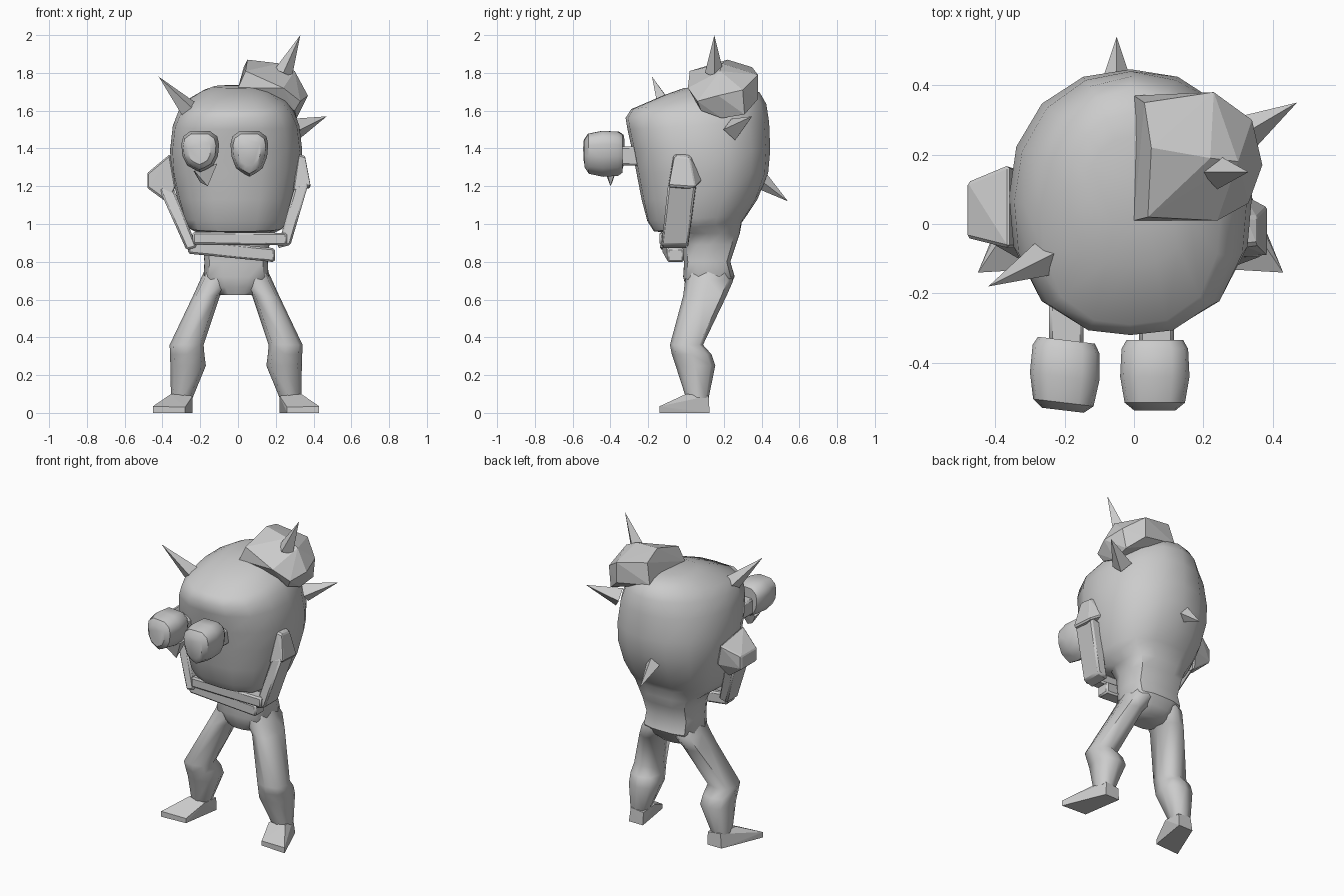
import bpy, bmesh, math
from mathutils import Vector

if "Cube" in bpy.data.objects:
    bpy.data.objects.remove(bpy.data.objects["Cube"])

GREY = (0.6, 0.6, 0.6, 1)
mat = bpy.data.materials.new("clay grey")
mat.use_nodes = True
mat.diffuse_color = GREY
mat.node_tree.nodes["Principled BSDF"].inputs["Base Color"].default_value = GREY


def finish(name, bm, smooth=30, bevel=0):
    bmesh.ops.recalc_face_normals(bm, faces=bm.faces)
    mesh = bpy.data.meshes.new(name)
    bm.to_mesh(mesh)
    bm.free()
    mesh.materials.append(mat)
    ob = bpy.data.objects.new(name, mesh)
    bpy.context.collection.objects.link(ob)
    bpy.ops.object.select_all(action='DESELECT')
    bpy.context.view_layer.objects.active = ob
    ob.select_set(True)
    if bevel:
        mod = ob.modifiers.new("soft edge", 'BEVEL')
        mod.width = bevel
        mod.segments = 1
    if smooth:
        bpy.ops.object.shade_smooth_by_angle(angle=math.radians(smooth))
    return ob


def loft(name, rings, **kw):
    bm = bmesh.new()
    loops = [[bm.verts.new(p) for p in ring] for ring in rings]
    n = len(loops[0])
    for a, b in zip(loops, loops[1:]):
        for i in range(n):
            j = (i + 1) % n
            bm.faces.new((a[i], a[j], b[j], b[i]))
    bm.faces.new(loops[0])
    bm.faces.new(loops[-1])
    return finish(name, bm, **kw)


def hull(name, points, **kw):
    bm = bmesh.new()
    verts = [bm.verts.new(p) for p in points]
    res = bmesh.ops.convex_hull(bm, input=verts)
    junk = {v for v in res["geom_interior"] if isinstance(v, bmesh.types.BMVert)}
    bmesh.ops.delete(bm, geom=list(junk), context='VERTS')
    return finish(name, bm, **kw)


def oval(z, x0, x1, y0, y1, sides, back=2.6, tilt=0):
    """Horizontal ring between the limits; back sets how square its rear is."""
    ring = []
    for i in range(sides):
        a = math.tau * i / sides
        c, s = math.cos(a), math.sin(a)
        power = max(back, 2.6) if s < 0 else back
        k = (abs(c) ** power + abs(s) ** power) ** (-1 / power)
        y = (y0 + y1) / 2 + s * k * (y1 - y0) / 2
        ring.append((x0 + (x1 - x0) * (1 + c * k) / 2, y, z + tilt * (y - 0.07)))
    return ring


def beam(name, a, b, u, v, taper=1):
    """Four-sided bar from a to b with half-size vectors u and v."""
    corners = ((-1, -1), (1, -1), (1, 1), (-1, 1))
    rings = [[Vector(p) + s * (i * Vector(u) + j * Vector(v)) for i, j in corners]
             for p, s in ((a, 1), (b, taper))]
    return loft(name, rings, bevel=0.01)


def spike(name, tip, base, r):
    tip, base = Vector(tip), Vector(base)
    q = (tip - base).to_track_quat('Z', 'Y')
    hull(name, [tip] + [base + q @ Vector((r * math.cos(k * math.pi / 2),
         r * math.sin(k * math.pi / 2), 0)) for k in range(4)], smooth=0)


# Hips flowing up into the big head: height, half width, front, back, back squareness, tilt
body = [(.625, .095, .02, .185, 3, 0), (.665, .14, .0, .225, 3.5, 0),
        (.72, .172, -.015, .258, 4, 0), (.80, .168, -.01, .235, 4, 0),
        (.89, .176, -.02, .265, 4, 0), (.95, .2, -.05, .285, 3.6, 0),
        (.985, .25, -.17, .295, 3.1, .1), (1.03, .275, -.205, .32, 2.9, .05),
        (1.13, .31, -.235, .378, 2.6, 0), (1.27, .342, -.262, .435, 2.3, 0),
        (1.39, .35, -.285, .446, 2.2, 0), (1.52, .335, -.31, .44, 2.1, .05),
        (1.60, .305, -.32, .425, 2, .1), (1.655, .26, -.29, .39, 2, .13),
        (1.70, .18, -.12, .32, 2, .1), (1.725, .12, -.01, .25, 2, .06)]
loft("head_and_hips", [oval(z, -.01 - w, -.01 + w, f, b, 16, p, t)
                       for z, w, f, b, p, t in body], smooth=45)

# Legs and feet, mirrored around the hips
leg = [(.77, .02, .16, .01, .22), (.70, .02, .192, -.005, .25), (.62, .085, .228, -.015, .215),
       (.36, .172, .352, -.085, .09), (.31, .168, .35, -.075, .135), (.25, .16, .348, -.055, .155),
       (.08, .23, .345, .0, .12)]
foot = [(.23, .0, .09), (.345, .0, .1), (.23, .12, .08), (.32, .12, .09),
        (.44, -.14, 0), (.44, -.14, .035), (.27, -.13, 0), (.27, -.13, .03),
        (.23, .125, 0), (.33, .125, 0), (.37, .03, 0)]
for side, s in (("left", 1), ("right", -1)):
    rings = []
    for z, i, o, f, b in leg:
        rings.append([(-.01 + s * x, y, h) for x, y, h in oval(z, i, o, f, b, 8)])
    loft(side + "_leg", rings, smooth=60)
    hull(side + "_foot", [(-.01 + s * x, y, z) for x, y, z in foot], smooth=0)

# Right arm: blocky shoulder, forearm, and lower hand bar
hull("right_shoulder", [(-.48, y, z) for y in (-.04, .12) for z in (1.19, 1.27)]
     + [(-.36, -.07, 1.37), (-.36, .17, 1.33), (-.33, -.07, 1.2), (-.33, .16, 1.2)]
     + [(-.37, y, 1.11) for y in (-.06, .1)], smooth=0, bevel=.008)
beam("right_forearm", (-.385, .02, 1.2), (-.245, -.08, .87), (.035, 0, .01), (0, .075, 0), .8)
beam("right_hand", (-.265, -.08, .88), (.195, -.055, .835), (0, .045, 0), (0, 0, .037))

# Left arm: slim shoulder, forearm, and upper hand bar
hull("left_shoulder", [(.32, -.065, 1.37), (.355, -.06, 1.36), (.32, .025, 1.37), (.355, .02, 1.35),
                       (.385, -.09, 1.2), (.385, .05, 1.19), (.29, -.10, 1.17), (.31, .09, 1.23)],
     smooth=0, bevel=.008)
beam("left_forearm", (.338, -.02, 1.21), (.243, -.06, .88), (.037, 0, .01), (0, .074, 0), .95)
beam("left_hand", (-.24, -.10, .925), (.26, -.10, .92), (0, .04, 0), (0, 0, .033))


# Bulging eyes on short stalks: rounded outline with a low point, swept forward
outline = [(0, -1), (.32, -.86), (.7, -.64), (.94, -.15), (1, .4), (.9, .75), (.5, 1),
           (-.5, 1), (-.9, .75), (-1, .4), (-.94, -.15), (-.7, -.64), (-.32, -.86)]
steps = [(-.335, .82), (-.36, .96), (-.44, 1), (-.515, .87), (-.537, .6)]
for side, x, drop, turn in (("left", .06, .125, 0), ("right", -.2, .10, -.12)):
    rings = [[(x + .1 * k * u - turn * (y + .44) * .4, y + turn * .1 * k * u,
               1.375 + k * v * (.118 if v > 0 else drop)) for u, v in outline]
             for y, k in steps]
    loft(side + "_eye", rings, smooth=40)
    beam(side + "_eye_stalk", (x + .005, -.2, 1.36), (x + .005, -.36, 1.36),
         (.05, 0, 0), (0, 0, .05))
hull("right_eye_drip", [(-.16, -.40, 1.2), (-.235, -.37, 1.28), (-.11, -.36, 1.32),
                        (-.11, -.43, 1.32), (-.23, -.43, 1.28), (-.2, -.39, 1.22)], smooth=0)

# Faceted lump on the left of the crown
hull("crown_lump", [(.05, .22, 1.87), (.03, .35, 1.83), (.22, .19, 1.85), (.23, .38, 1.79),
                    (.04, .02, 1.81), (.24, .01, 1.72), (.33, .06, 1.65), (.37, .17, 1.68),
                    (.34, .30, 1.71), (.30, .08, 1.60), (.32, .31, 1.58), (.31, .19, 1.56),
                    (0, .01, 1.72), (0, .37, 1.70), (.23, .38, 1.66), (.30, .18, 1.81)], smooth=0)

# Thorns
spike("crown_spike", (.33, .15, 2.0), (.24, .15, 1.80), .05)
spike("right_spike", (-.42, -.18, 1.78), (-.23, -.085, 1.575), .062)
spike("left_spike", (.47, .35, 1.57), (.30, .25, 1.50), .06)
spike("back_spike", (-.05, .54, 1.12), (-.05, .39, 1.235), .05)
